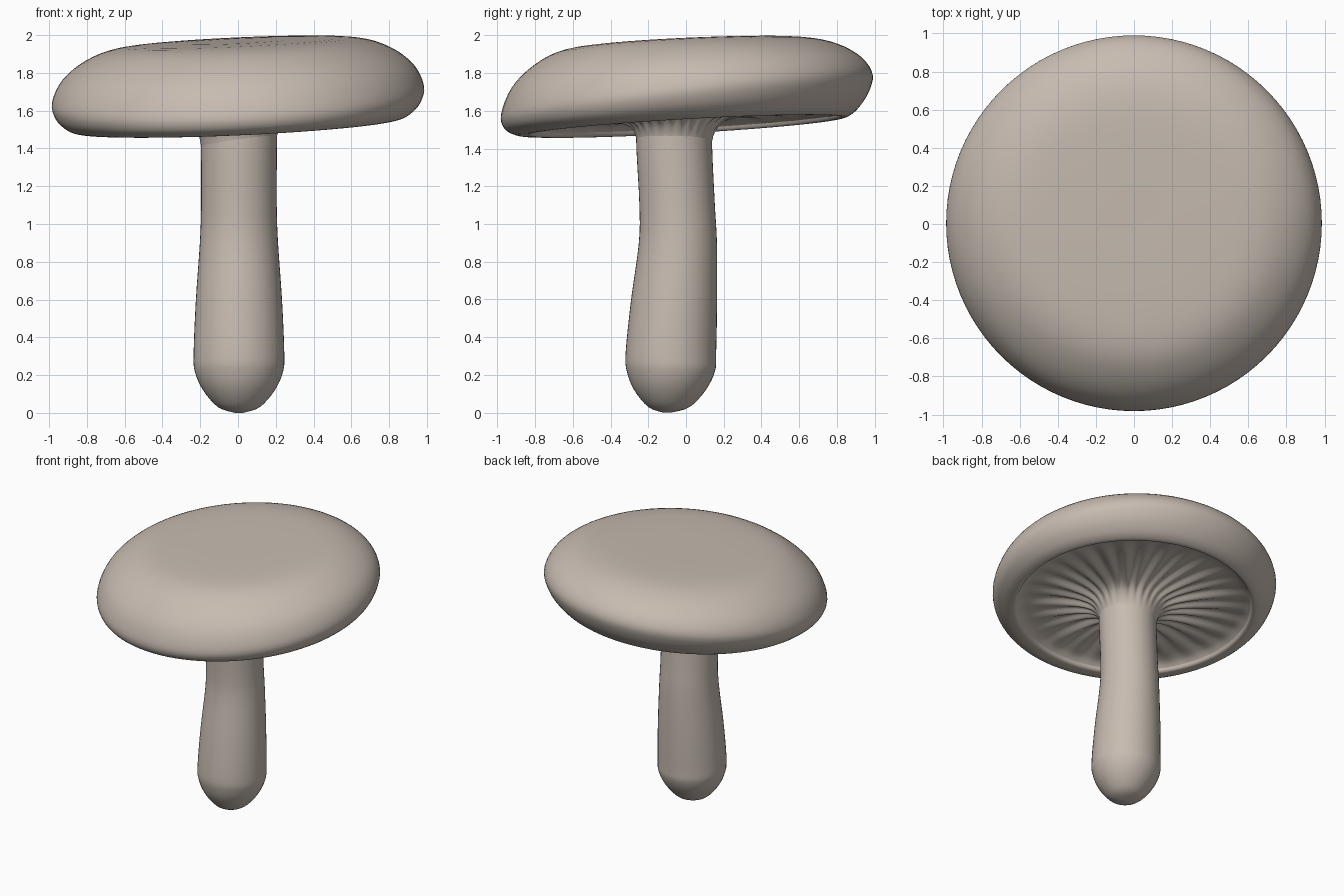
import bpy, bmesh, math

if "Cube" in bpy.data.objects:
    bpy.data.objects.remove(bpy.data.objects["Cube"])

mat = bpy.data.materials.new("mushroom_beige")
mat.diffuse_color = (0.57, 0.50, 0.44, 1)
mat.use_nodes = True
mat.node_tree.nodes["Principled BSDF"].inputs["Base Color"].default_value = mat.diffuse_color


def smooth_rings(keys, steps):
    """Catmull-Rom interpolation between profile rings."""
    out = []
    for i in range(len(keys) - 1):
        a, b, c, d = (keys[max(0, min(len(keys) - 1, i + o))] for o in (-1, 0, 1, 2))
        for s in range(steps):
            t = s / steps
            out.append([0.5 * (2 * q + (r - p) * t + (2 * p - 5 * q + 4 * r - w) * t * t
                               + (3 * q - p - 3 * r + w) * t ** 3)
                        for p, q, r, w in zip(a, b, c, d)])
    return out + [list(keys[-1])]


def lathe(name, keys, segs, steps=4, caps=(False, False)):
    """Ring: radius, height, tilt x, tilt y, centre y, ripple depth."""
    bm = bmesh.new()
    rings = []
    for r, z, tx, ty, cy, rip in smooth_rings(keys, steps):
        ring = []
        for k in range(segs):
            a = 2 * math.pi * k / segs
            x, y = r * math.cos(a), cy + r * math.sin(a)
            wave = rip * (math.cos(28 * a) + 0.4 * math.cos(11 * a + 1))
            ring.append(bm.verts.new((x, y, z + tx * x + ty * y + wave)))
        rings.append(ring)
    for lo, hi in zip(rings, rings[1:]):
        for k in range(segs):
            j = (k + 1) % segs
            bm.faces.new((lo[k], lo[j], hi[j], hi[k]))
    if caps[0]:
        bm.faces.new(rings[0][::-1])
    if caps[1]:
        bm.faces.new(rings[-1])
    bmesh.ops.recalc_face_normals(bm, faces=bm.faces)
    for f in bm.faces:
        f.smooth = True
    me = bpy.data.meshes.new(name)
    bm.to_mesh(me)
    bm.free()
    me.materials.append(mat)
    ob = bpy.data.objects.new(name, me)
    bpy.context.collection.objects.link(ob)
    return ob


# Tilted cap: thin inner lip, rounded side, flattened top
T = 0.045
cap = [(0.81, 1.548, T, 0.055, 0, 0), (0.825, 1.522, T, 0.055, 0, 0),
       (0.86, 1.521, T, 0.06, 0, 0), (0.91, 1.543, T, 0.075, 0, 0),
       (0.965, 1.60, T, 0.095, 0, 0), (0.985, 1.685, T, 0.105, 0.005, 0),
       (0.93, 1.80, T, 0.085, 0.005, 0), (0.81, 1.895, T, 0.07, 0, 0),
       (0.65, 1.952, T, 0.05, 0, 0), (0.4, 1.967, T, 0.045, 0, 0),
       (0.01, 1.968, T, 0.045, 0, 0)]
lathe("cap", cap, 96, caps=(False, True))

# Rippled gills recessed under the cap, flaring out of the stem
gills = [(0.815, 1.54, T, 0.055, 0, 0), (0.76, 1.57, T, 0.05, 0, 0.003),
         (0.60, 1.585, T, 0.05, -0.01, 0.010), (0.40, 1.578, T, 0.05, -0.03, 0.012),
         (0.27, 1.55, T, 0.05, -0.05, 0.008), (0.215, 1.49, 0, 0, -0.06, 0.002),
         (0.197, 1.42, 0, 0, -0.062, 0)]
lathe("gills", gills, 224, steps=3)

# Slightly bent stem with a bulbous, pointed foot
stem = [(0.02, 0.0, -0.10), (0.11, 0.03, -0.09), (0.19, 0.12, -0.085),
        (0.234, 0.22, -0.08), (0.24, 0.32, -0.08), (0.228, 0.6, -0.063),
        (0.207, 0.9, -0.043), (0.20, 1.1, -0.047), (0.201, 1.4, -0.062),
        (0.203, 1.52, -0.06)]
stem_ob = lathe("stem", [(r, z, 0, 0, cy, 0) for r, z, cy in stem], 48, caps=(True, False))
stem_ob.location.x = 0.005
